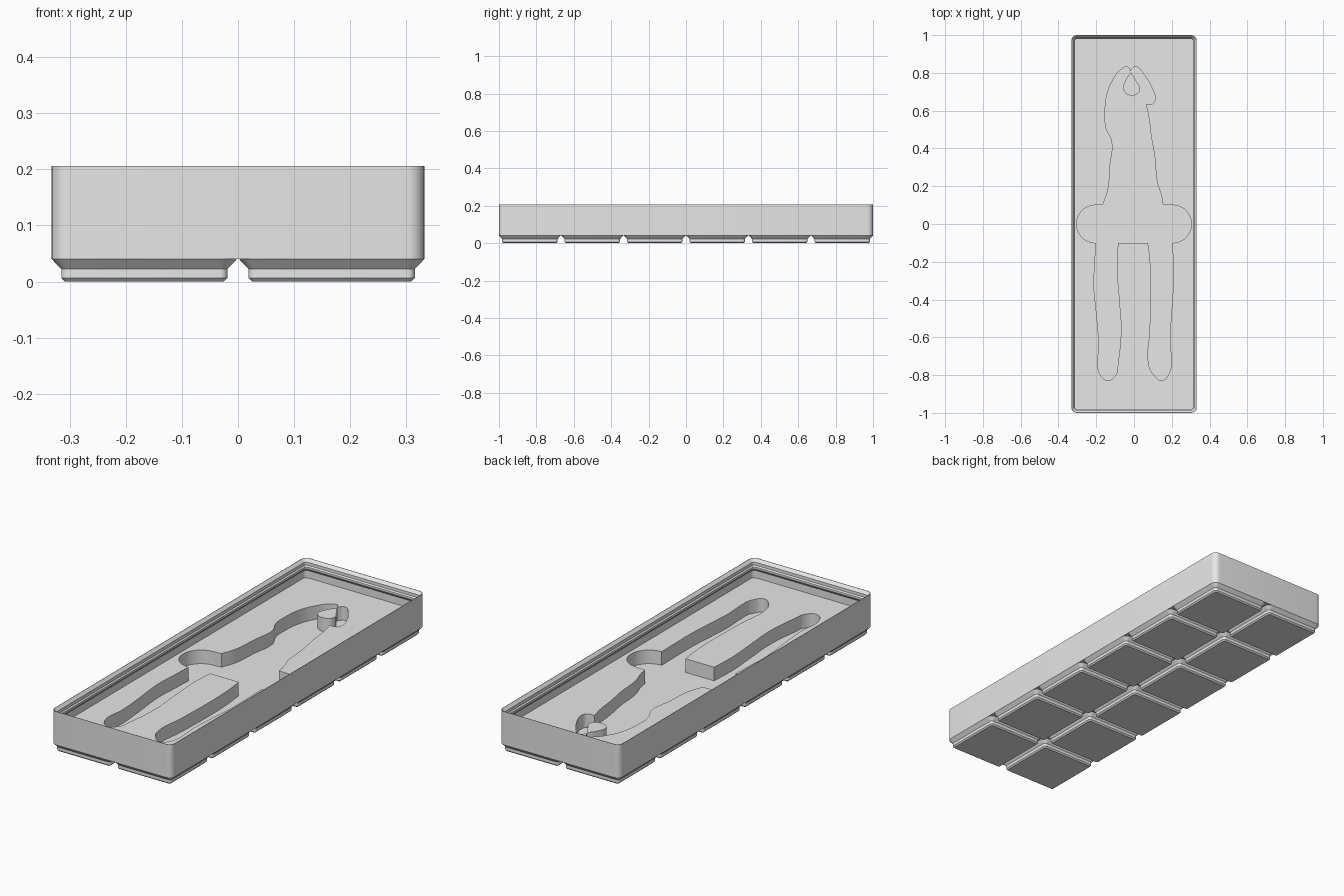
import bpy, bmesh, math

cube = bpy.data.objects.get("Cube")
if cube:
    bpy.data.objects.remove(cube, do_unlink=True)

grey = bpy.data.materials.new("light_grey_plastic")
grey.use_nodes = True
grey.diffuse_color = (0.8, 0.8, 0.8, 1)
grey.node_tree.nodes["Principled BSDF"].inputs["Base Color"].default_value = grey.diffuse_color

PITCH = 0.334
HALF_X, HALF_Y, RADIUS = 0.332, 1.0, 0.03
BASE, POCKET, FLOOR, TOP = 0.04, 0.043, 0.111, 0.206


def add_object(name, mesh):
    obj = bpy.data.objects.new(name, mesh)
    bpy.context.collection.objects.link(obj)
    mesh.materials.clear()
    mesh.materials.append(grey)
    bpy.ops.object.select_all(action='DESELECT')
    obj.select_set(True)
    bpy.context.view_layer.objects.active = obj
    bpy.ops.object.shade_smooth_by_angle(angle=math.radians(30))
    return obj


def rounded_rect(hx, hy, r, steps=8):
    """Counter-clockwise outline with rounded corners."""
    pts = []
    for quarter, (sx, sy) in enumerate([(1, 1), (-1, 1), (-1, -1), (1, -1)]):
        for i in range(steps + 1):
            a = (quarter + i / steps) * math.pi / 2
            pts.append((sx * (hx - r) + r * math.cos(a), sy * (hy - r) + r * math.sin(a)))
    return pts


def loft(name, hx, hy, profile):
    """Stack rounded rectangles given as (inset, height) and cap both ends."""
    bm = bmesh.new()
    rings = []
    for inset, z in profile:
        r = max(RADIUS - inset, 0.004)
        rings.append([bm.verts.new((x, y, z))
                      for x, y in rounded_rect(hx - inset, hy - inset, r)])
    n = len(rings[0])
    for low, high in zip(rings, rings[1:]):
        for i in range(n):
            j = (i + 1) % n
            bm.faces.new((low[i], low[j], high[j], high[i]))
    bm.faces.new(rings[0][::-1])
    bm.faces.new(rings[-1])
    bmesh.ops.recalc_face_normals(bm, faces=bm.faces)
    mesh = bpy.data.meshes.new(name)
    bm.to_mesh(mesh)
    bm.free()
    return add_object(name, mesh)


# Tray shell: outer wall, stacking lip, inner wall and pocket bottom
loft("tray_shell", HALF_X, HALF_Y, [
    (0, BASE), (0, TOP), (0.002, TOP), (0.015, TOP - 0.014), (0.015, TOP - 0.029),
    (0.0205, TOP - 0.035), (0.0205, TOP - 0.045), (0.0095, TOP - 0.058), (0.0095, POCKET)])

# Chamfered feet on a two by six grid
foot = loft("foot", 0.165, 0.165, [(0.0235, 0), (0.017, 0.0065), (0.017, 0.022), (0, BASE)])
for col in range(2):
    for row in range(6):
        part = foot if (col, row) == (0, 0) else foot.copy()
        if part is not foot:
            bpy.context.collection.objects.link(part)
        part.location = ((col - 0.5) * PITCH, (row - 2.5) * PITCH, 0)


def arc(cx, start):
    """Half circle of the finger recess, clockwise, in hundredths."""
    return [(cx + 10 * math.cos(math.radians(start - 7.5 * i)),
             10 * math.sin(math.radians(start - 7.5 * i))) for i in range(25)]


# Pocket outline in hundredths; the ends of each run are sharp corners
left_side = [(-16.4, 10.3), (-13.8, 18), (-12.7, 31), (-11.6, 43.7), (-14.8, 51),
             (-15.3, 59.5), (-14.3, 68.5), (-11, 76.5), (-7, 81.7), (-3.7, 83.3), (-1.9, 80.9)]
right_jaw = [(0.5, 83.3), (5.3, 79), (9.5, 72), (11.1, 67), (10, 63.8), (6.3, 63.2)]
right_side = [(7.9, 56), (9, 47), (11, 35), (12.2, 22.5), (14.8, 14), (15.3, 10.3)]
right_leg = [(20.6, -21.5), (20.6, -35), (19.6, -50), (19, -61), (19.6, -72), (19, -78),
             (14.8, -82.8), (10.6, -80), (7.9, -75), (8.5, -56), (9, -35), (8.5, -19), (7.4, -10)]
left_leg = [(-8.5, -10), (-9, -24), (-7.9, -40), (-6.9, -56), (-8.5, -74), (-9.5, -79.6),
            (-13.8, -82.8), (-18.5, -78.6), (-18.5, -64), (-19.6, -50), (-21.2, -32),
            (-20.6, -19), (-20.3, -10)]
jaw_island = [(-1.7, 80.2), (1, 76), (3.2, 71), (-1, 68), (-5.6, 71), (-4.2, 76.5)]


def smooth_run(pts, sharp_start=True, sharp_end=True):
    last = len(pts) - 1
    return [(p, (i == 0 and sharp_start) or (i == last and sharp_end)) for i, p in enumerate(pts)]


def corners(pts):
    return [(p, True) for p in pts]


def add_spline(curve, knots, scale=0.01):
    spline = curve.splines.new('BEZIER')
    spline.bezier_points.add(len(knots) - 1)
    spline.use_cyclic_u = True
    for bp, ((x, y), sharp) in zip(spline.bezier_points, knots):
        bp.co = (x * scale, y * scale, 0)
    for bp, (p, sharp) in zip(spline.bezier_points, knots):
        bp.handle_left_type = bp.handle_right_type = 'VECTOR' if sharp else 'AUTO'
    spline.resolution_u = 1 if all(s for p, s in knots) else 5


# Floor slab with the tool-shaped pocket and its jaw island
curve = bpy.data.curves.new("floor_outline", 'CURVE')
curve.dimensions = '2D'
curve.fill_mode = 'BOTH'
curve.extrude = (FLOOR - POCKET + 0.001) / 2
add_spline(curve, corners(rounded_rect(HALF_X - 0.006, HALF_Y - 0.006, 0.024)), 1)
add_spline(curve, corners(arc(-20.4, 270)) + smooth_run(left_side)
           + smooth_run(right_jaw, sharp_start=False) + smooth_run(right_side, sharp_start=False)
           + corners(arc(20.4, 90)) + smooth_run(right_leg, sharp_start=False)
           + smooth_run(left_leg))
add_spline(curve, smooth_run(jaw_island, sharp_end=False))
helper = bpy.data.objects.new("floor_outline", curve)
bpy.context.collection.objects.link(helper)
bpy.context.view_layer.update()
graph = bpy.context.evaluated_depsgraph_get()
slab = bpy.data.meshes.new_from_object(helper.evaluated_get(graph))
bpy.data.objects.remove(helper, do_unlink=True)
bm = bmesh.new()
bm.from_mesh(slab)
bmesh.ops.remove_doubles(bm, verts=bm.verts, dist=0.00002)
bmesh.ops.recalc_face_normals(bm, faces=bm.faces)
bm.to_mesh(slab)
bm.free()
floor = add_object("pocket_floor_slab", slab)
floor.location.z = (FLOOR + POCKET - 0.001) / 2
